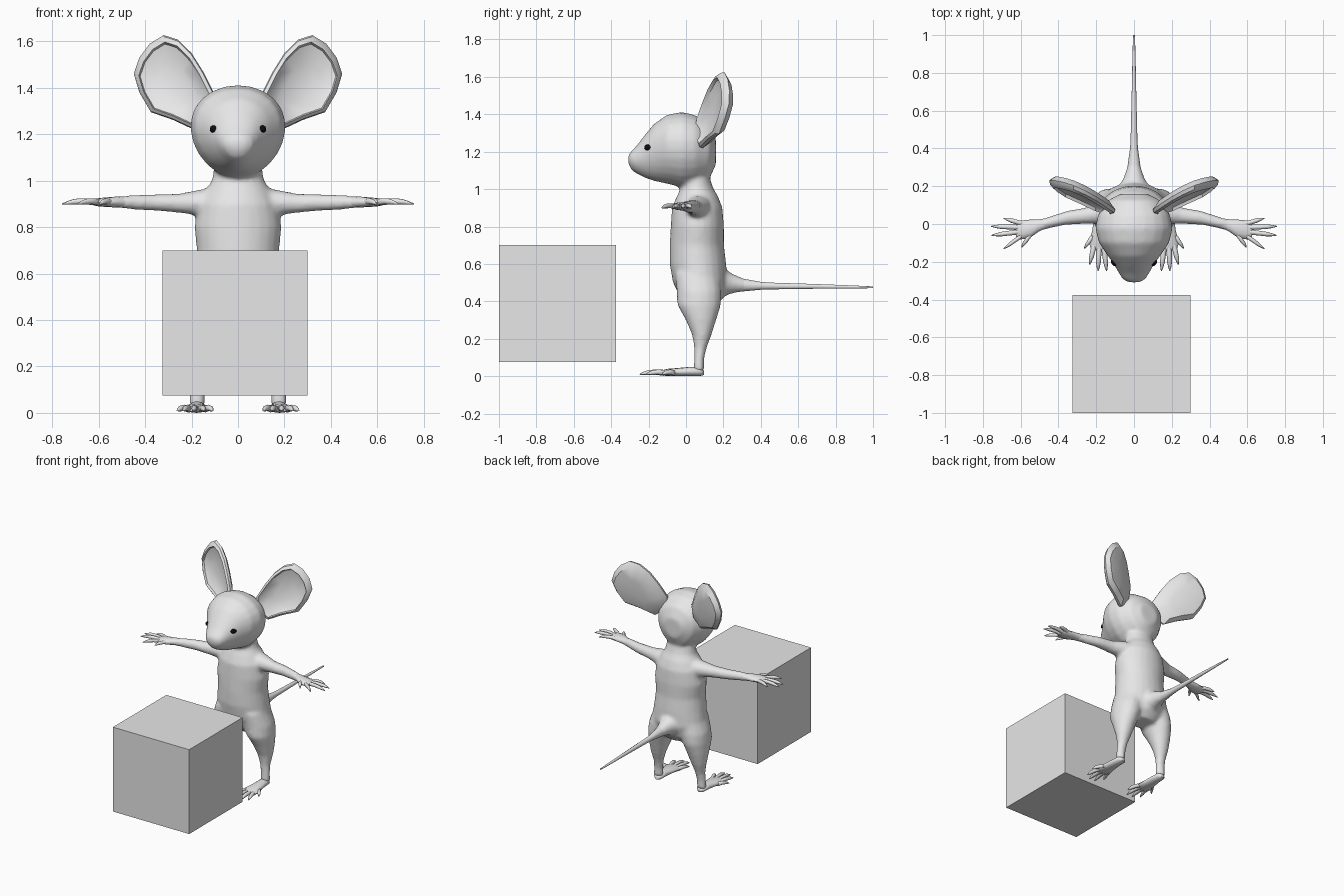
import bpy, bmesh, math
from mathutils import Vector, Matrix

X, Y, Z = Vector((1, 0, 0)), Vector((0, 1, 0)), Vector((0, 0, 1))


def material(name, c):
    m = bpy.data.materials.new(name)
    m.diffuse_color = (*c, 1)
    return m


grey = material("plain grey", (0.8, 0.8, 0.8))
black = material("eye black", (0.004, 0.004, 0.004))


def loft(bm, rings, u, v, n=16, s=1, egg=0.0):
    """Skin elliptical rings (x, y, z, ru, rv); s = -1 mirrors in x."""
    loops = []
    for x, y, z, ru, rv in rings:
        loop = []
        for i in range(n):
            a = 2 * math.pi * i / n
            p = Vector((x, y, z)) + u * (ru * math.cos(a) * (1 + egg * math.sin(a))) + v * (rv * math.sin(a))
            loop.append(bm.verts.new((p.x * s, p.y, p.z)))
        loops.append(loop)
    skin(bm, loops)


def skin(bm, loops):
    n = len(loops[0])
    for a, b in zip(loops, loops[1:]):
        for i in range(n):
            j = (i + 1) % n
            bm.faces.new((a[i], a[j], b[j], b[i]))
    bm.faces.new(loops[0])
    bm.faces.new(loops[-1])


def finish(name, bm, mat, angle=None, smooth=True):
    bmesh.ops.recalc_face_normals(bm, faces=bm.faces[:])
    me = bpy.data.meshes.new(name)
    for f in bm.faces:
        f.smooth = smooth
    bm.to_mesh(me)
    bm.free()
    if angle:
        me.set_sharp_from_angle(angle=math.radians(angle))
    me.materials.append(mat)
    ob = bpy.data.objects.new(name, me)
    bpy.context.collection.objects.link(ob)
    return ob


# Body: torso, head, arms, legs and tail root melted into one skin
body = bmesh.new()
torso = [  # z, front y, back y, half width
    (1.08, -.01, .12, .10), (1.0, -.03, .148, .112), (.96, -.05, .172, .14),
    (.9, -.075, .195, .172), (.8, -.082, .203, .188), (.7, -.087, .203, .177),
    (.6, -.087, .215, .187), (.5, -.07, .22, .2), (.42, -.03, .2, .16), (.37, .02, .16, .10)]
loft(body, [(0, (f + b) / 2, z, w, (b - f) / 2) for z, f, b, w in torso], X, Y, 24)

head = [  # y, top z, bottom z, half width
    (.16, 1.27, 1.13, .07), (.125, 1.345, 1.055, .14), (.05, 1.395, 1.02, .19),
    (-.02, 1.413, 1.008, .205), (-.1, 1.398, 1.028, .185), (-.17, 1.35, 1.043, .137),
    (-.22, 1.29, 1.06, .102), (-.26, 1.237, 1.08, .08), (-.29, 1.205, 1.1, .062),
    (-.309, 1.183, 1.135, .032)]
loft(body, [(0, y, (t + b) / 2, w, (t - b) / 2) for y, t, b, w in head], X, Z, 24, egg=.12)

arm = [(.08, .07, .91, .08, .06), (.17, .06, .905, .062, .056), (.25, .045, .903, .044, .042),
       (.36, .032, .906, .037, .036), (.46, .005, .907, .031, .031), (.51, -.01, .907, .033, .026)]
leg = [(.10, .06, .55, .09, .12), (.122, .07, .45, .103, .12), (.14, .07, .38, .092, .117),
       (.155, .08, .3, .074, .082), (.165, .085, .22, .054, .052), (.17, .077, .15, .036, .034),
       (.175, .07, .09, .033, .027), (.177, .068, .025, .034, .029)]
for s in (-1, 1):
    loft(body, arm, Y, Z, 16, s)
    loft(body, leg, X, Y, 16, s)

tail = [(0, .12, .5, .1, .1), (0, .2, .5, .08, .075), (0, .25, .495, .053, .052),
        (0, .31, .487, .034, .035), (0, .4, .483, .021, .022), (0, .45, .482, .018, .019),
        (0, .7, .48, .012, .013), (0, .9, .477, .008, .008), (0, 1.0, .475, .005, .005)]
loft(body, tail[:5], X, Z)
ob = finish("body", body, grey)
remesh = ob.modifiers.new("melt", 'REMESH')
remesh.mode = 'VOXEL'
remesh.voxel_size = .012
remesh.use_smooth_shade = True
soften = ob.modifiers.new("soften", 'SMOOTH')
soften.factor = .5
soften.iterations = 7

# Tail beyond its root
bm = bmesh.new()
loft(bm, tail[3:], X, Z, 10)
finish("tail", bm, grey, 60)


def digit(bm, base, tip, u, s, r=.015):
    """Pointed finger or toe."""
    a, b = Vector(base), Vector(tip)
    rings = []
    for t, k in ((0, .95), (.35, .85), (.65, .8), (.85, .5), (1, .15)):
        p = a.lerp(b, t)
        rings.append((p.x, p.y, p.z + .008 * math.sin(math.pi * t), r * k, r * k))
    loft(bm, rings, u, Z, 8, s)


palm = [(.48, 0, .907, .028, .024), (.51, -.01, .908, .034, .024), (.55, -.025, .908, .048, .022),
        (.6, -.032, .907, .05, .018), (.625, -.035, .906, .036, .011)]
fingers = [((.585, .0), (.69, .03)), ((.61, -.018), (.757, -.012)),
           ((.61, -.042), (.755, -.06)), ((.595, -.062), (.69, -.13)), ((.545, -.05), (.595, -.125))]
sole = [(.175, .095, .018, .015, .012), (.175, .075, .024, .034, .023), (.177, .02, .025, .036, .025),
        (.178, -.04, .022, .044, .022), (.18, -.1, .02, .058, .019), (.18, -.135, .017, .046, .012)]
toes = [((.14, -.1), (.108, -.195)), ((.16, -.12), (.145, -.248)), ((.185, -.12), (.19, -.248)),
        ((.21, -.11), (.235, -.215)), ((.215, -.06), (.262, -.13))]

# Hands and feet
for s, side in ((-1, "left"), (1, "right")):
    bm = bmesh.new()
    loft(bm, palm, Y, Z, 12, s)
    for i, (b, t) in enumerate(fingers):
        digit(bm, (*b, .907), (*t, .9), X if i == 4 else Y, s)
    finish("hand_" + side, bm, grey, 60)

    bm = bmesh.new()
    loft(bm, sole, X, Z, 12, s)
    for b, t in toes:
        digit(bm, (*b, .017), (*t, .01), X, s, .016)
    finish("foot_" + side, bm, grey, 60)

# Ears: leaning dish with a thick rim and rounded back
outline = [(.10, 1.37), (.15, 1.47), (.2, 1.55), (.26, 1.608), (.32, 1.627), (.38, 1.59), (.425, 1.53),
           (.449, 1.46), (.425, 1.38), (.375, 1.295), (.28, 1.262), (.19, 1.22), (.11, 1.28)]
layers = [(.45, .066), (.82, .055), (1, .022), (.97, .002), (.87, -.01), (.83, .008), (.5, .034)]
for s, side in ((-1, "left"), (1, "right")):
    bm = bmesh.new()
    loops = []
    for k, dy in layers:
        loop = []
        for x, z in outline:
            px, pz = .285 + (x - .285) * k, 1.40 + (z - 1.40) * k
            py = .14 + .4 * (px - .3) + .15 * (pz - 1.4) + dy
            loop.append(bm.verts.new((px * s, py, pz)))
        loops.append(loop)
    skin(bm, loops)
    finish("ear_" + side, bm, grey, 35)

    # Eye bead
    bm = bmesh.new()
    bmesh.ops.create_uvsphere(bm, u_segments=14, v_segments=10, radius=1, matrix=Matrix.Translation(
        (s * .1, -.198, 1.222)) @ Matrix.Diagonal((.022, .025, .018, 1)))
    finish("eye_" + side, bm, black)

# Block standing in front
bm = bmesh.new()
bmesh.ops.create_cube(bm, size=.625, matrix=Matrix.Translation((-.0125, -.6875, .3875)))
finish("block", bm, grey, smooth=False)
